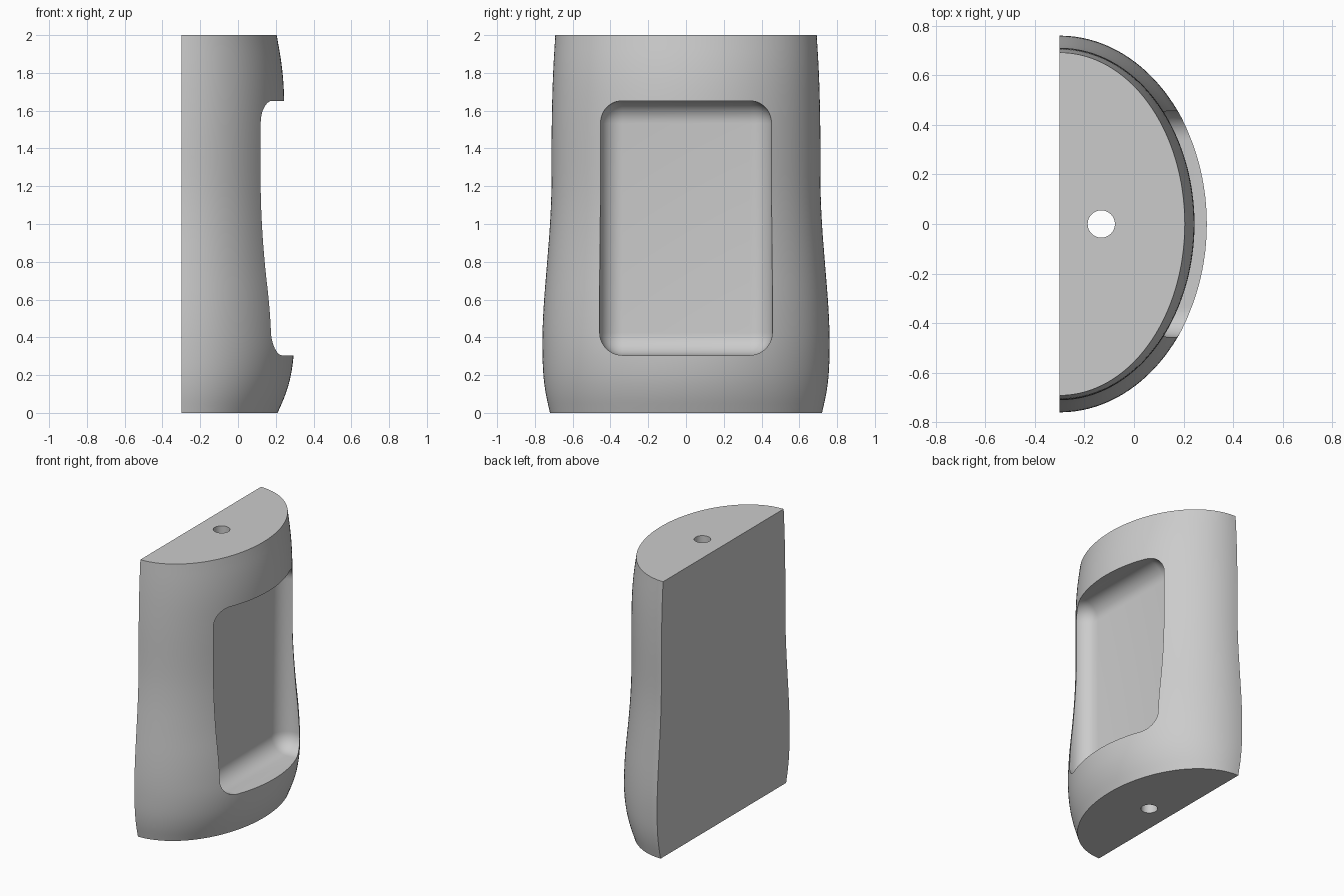
import bpy, bmesh, math
from mathutils import Matrix, Vector

cube = bpy.data.objects.get("Cube")
if cube:
    bpy.data.objects.remove(cube, do_unlink=True)

BACK = -0.3  # x of the flat back face

# Plain grey material
grey = bpy.data.materials.new("grey")
grey.use_nodes = True
grey.diffuse_color = (0.6, 0.6, 0.6, 1)
grey.node_tree.nodes["Principled BSDF"].inputs["Base Color"].default_value = grey.diffuse_color


def make_object(name, bm):
    bmesh.ops.recalc_face_normals(bm, faces=bm.faces)
    mesh = bpy.data.meshes.new(name)
    bm.to_mesh(mesh)
    bm.free()
    mesh.materials.append(grey)
    obj = bpy.data.objects.new(name, mesh)
    bpy.context.collection.objects.link(obj)
    return obj


def smooth_stations(points, steps):
    """Catmull-Rom curve through the profile stations."""
    pts = [Vector(p) for p in points]
    pts = [2 * pts[0] - pts[1]] + pts + [2 * pts[-1] - pts[-2]]
    result = []
    for a, b, c, d in zip(pts, pts[1:], pts[2:], pts[3:]):
        for i in range(steps):
            t = i / steps
            result.append(0.5 * (2 * b + (c - a) * t + (2 * a - 5 * b + 4 * c - d) * t ** 2
                                 + (3 * b - a - 3 * c + d) * t ** 3))
    return result + [pts[-2]]


# Body: half ellipses lofted upward; each station is (height, half width, front x)
stations = [(0, 0.72, 0.21), (0.1, 0.742, 0.252), (0.2, 0.755, 0.28), (0.32, 0.76, 0.295),
            (0.45, 0.759, 0.293), (0.6, 0.751, 0.283), (0.8, 0.735, 0.263), (1, 0.72, 0.25),
            (1.2, 0.712, 0.244), (1.5, 0.711, 0.245), (1.7, 0.707, 0.243),
            (1.85, 0.701, 0.23), (2, 0.692, 0.205)]
bm = bmesh.new()
segments = 64
rings = []
for z, width, front in smooth_stations(stations, 4):
    ring = []
    for i in range(segments + 1):
        a = math.pi * (i / segments - 0.5)
        ring.append(bm.verts.new((BACK + (front - BACK) * math.cos(a), width * math.sin(a), z)))
    rings.append(ring)
for low, high in zip(rings, rings[1:]):
    for i in range(segments + 1):
        j = (i + 1) % (segments + 1)
        bm.faces.new((low[i], low[j], high[j], high[i]))
bm.faces.new(rings[0])
bm.faces.new(rings[-1])
body = make_object("grip_body", bm)

# Pocket cutter: box with rounded edges, reaching out past the front
bm = bmesh.new()
bmesh.ops.create_cube(bm, size=1)
bmesh.ops.scale(bm, vec=(0.8, 0.914, 1.347), verts=bm.verts)
bmesh.ops.translate(bm, vec=(0.43, 0, 0.9785), verts=bm.verts)
bmesh.ops.bevel(bm, geom=bm.edges[:], offset=0.12, segments=10, profile=0.5, affect='EDGES')
pocket = make_object("pocket_cutter", bm)

# Hole cutter: vertical bore from end to end
bm = bmesh.new()
bmesh.ops.create_cone(bm, cap_ends=True, segments=48, radius1=0.055, radius2=0.055, depth=2.4,
                      matrix=Matrix.Translation((-0.132, 0, 1)))
bore = make_object("bore_cutter", bm)

# Cut the pocket and the bore, then drop the cutters
bpy.context.view_layer.objects.active = body
for cutter in (pocket, bore):
    cutter.hide_render = True
    mod = body.modifiers.new(cutter.name, 'BOOLEAN')
    mod.operation = 'DIFFERENCE'
    mod.solver = 'EXACT'
    mod.object = cutter
    bpy.ops.object.modifier_apply(modifier=mod.name)
    bpy.data.objects.remove(cutter, do_unlink=True)

# Smooth shading with crisp rims
bpy.ops.object.select_all(action='DESELECT')
body.select_set(True)
bpy.ops.object.shade_smooth_by_angle(angle=math.radians(30))
